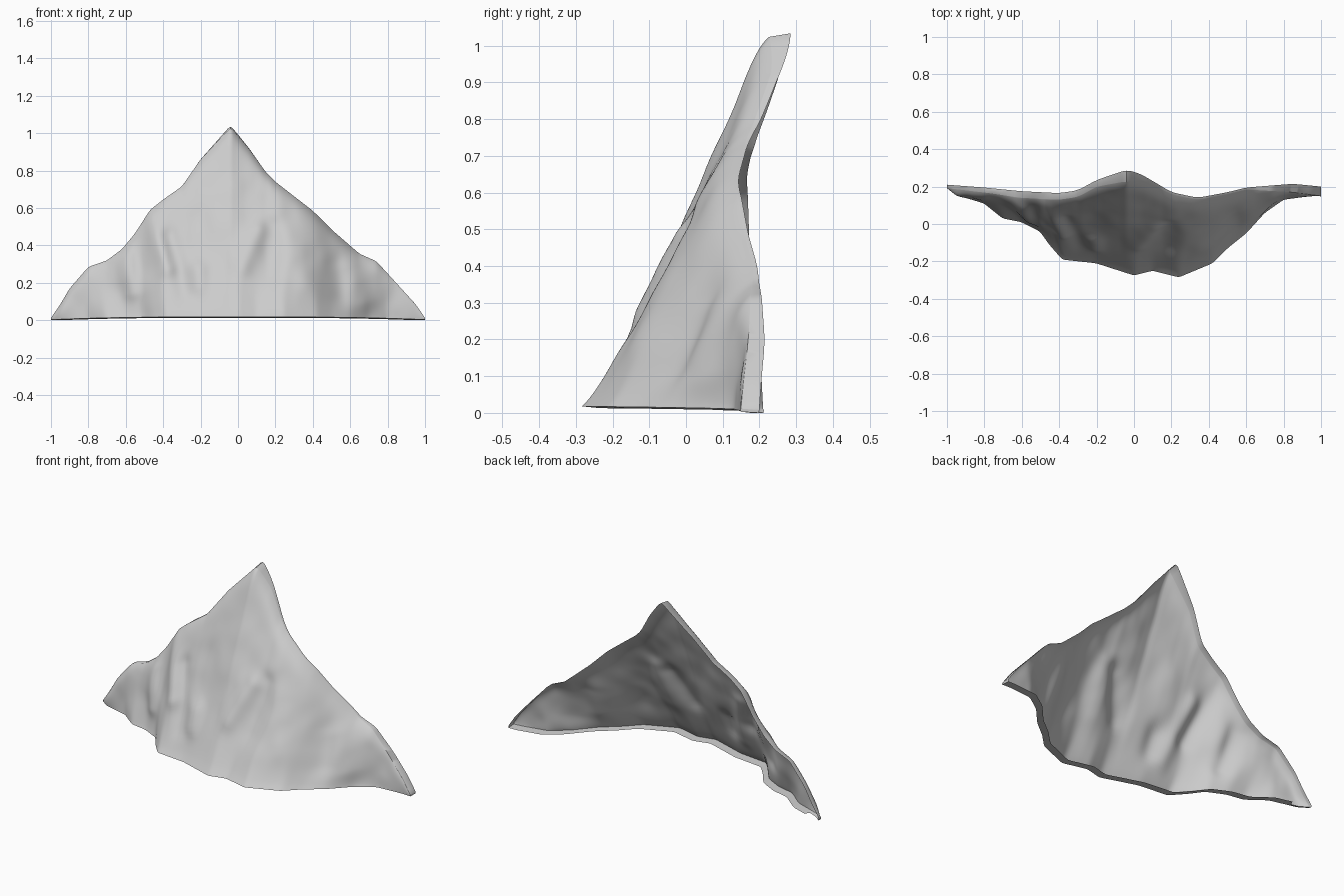
import bpy, bmesh, math
from mathutils import Vector, noise

if "Cube" in bpy.data.objects:
    bpy.data.objects.remove(bpy.data.objects["Cube"])

# Profiles read along x: silhouette height, foot line depth, rear rim depth
HEIGHT = [(-1, .012), (-.95, .085), (-.9, .17), (-.8, .285), (-.7, .32), (-.62, .38),
          (-.55, .465), (-.47, .59), (-.4, .645), (-.3, .715), (-.2, .86),
          (-.12, .945), (-.04, 1.03), (.06, .915), (.15, .79),
          (.2, .74), (.4, .585), (.5, .485), (.65, .355), (.74, .315), (.85, .195),
          (.95, .085), (1, .012)]
FOOT = [(-1, .192), (-.95, .155), (-.8, .11), (-.7, .03), (-.6, .01), (-.5, -.04),
        (-.45, -.11), (-.38, -.19), (-.2, -.21), (0, -.275), (.1, -.25), (.24, -.285),
        (.42, -.21), (.5, -.13), (.6, -.05), (.7, .06), (.8, .13), (.95, .15), (1, .15)]
RIM = [(-1, .21), (-.8, .195), (-.6, .175), (-.4, .165), (-.3, .18), (-.2, .235),
       (-.04, .29), (.03, .27), (.1, .23), (.2, .17), (.34, .14), (.5, .17), (.6, .195),
       (.85, .215), (1, .2)]
# Width of the sharp rim; the remaining depth is a rounded shoulder
SHARP = [(-1, .018), (-.6, .035), (-.2, .035), (-.04, .06), (.05, .025), (.2, .01),
         (.6, .01), (.85, .045), (1, .05)]

# Ridges and gullies on the face: x1, z1, x2, z2, width, height
RIDGES = [(-.47, .55, -.38, .28, .05, .025), (.11, .48, .03, .28, .05, .025),
          (-.21, .27, -.21, .18, .05, .025), (.2, .55, .36, .2, .08, .015),
          (-.6, .34, -.56, .15, .05, .025), (.6, .28, .66, .1, .07, .025),
          (-.36, .45, -.28, .15, .05, -.02), (.19, .5, .18, .25, .06, -.02),
          (.53, .3, .55, .12, .06, -.015)]


def sample(profile, x):
    for (x0, v0), (x1, v1) in zip(profile, profile[1:]):
        if x <= x1:
            return v0 + (v1 - v0) * max(0, (x - x0) / (x1 - x0))
    return profile[-1][1]


def soft(profile, x, width):
    """Profile averaged over a window, to round its corners."""
    width = max(0, min(width, 1 - abs(x)))
    return sum(sample(profile, x + width * k / 4) for k in range(-4, 5)) / 9


def relief(x, z):
    total = 0.012 * noise.noise(Vector((x * 6, z * 4, 3.1)))
    total += 0.006 * noise.noise(Vector((x * 12, z * 9, 7.7)))
    p = Vector((x, z))
    for x1, z1, x2, z2, width, amount in RIDGES:
        a, d = Vector((x1, z1)), Vector((x2 - x1, z2 - z1))
        t = min(1, max(0, (p - a).dot(d) / d.length_squared))
        total += amount * math.exp(-((p - a - d * t).length / width) ** 2)
    return total


def foot_z(x):
    return .003 + .015 * (1 - abs(x) ** 3)


def rim_y(x):
    return soft(RIM, x, .03)


def face_point(x, t):
    low, high = foot_z(x), soft(HEIGHT, x, .01)
    z = low + (high - low) * t
    lean = .2 * z * max(0, min(1, -x / .3)) * (1 - t)   # left spur leans outward
    foot = soft(FOOT, x + lean, .01 + .08 * z)
    rim, sharp = rim_y(x), sample(SHARP, x)
    edge = rim - .055 - .025 * math.exp(-((x + .04) / .15) ** 2)
    edge = max(edge, foot) if x < -.9 else edge
    shoulder = max(0, rim - sharp - edge)
    y = foot + (edge - foot) * t ** .87
    y += shoulder * math.exp(-(high - z) / .035) * t ** 2
    if 0 < t < 1:
        y -= relief(x, z) * math.sin(math.pi * t) ** .6 * min(1, (high - low) / .2)
    return Vector((x, y, z))


# Rock face: grid of columns following the silhouette, denser near the crest
COLS, ROWS = 150, 55
bm = bmesh.new()
grid = [[bm.verts.new(face_point(-1 + 2 * i / COLS, 1 - (1 - j / ROWS) ** 1.6))
         for j in range(ROWS + 1)] for i in range(COLS + 1)]
for i in range(COLS):
    for j in range(ROWS):
        bm.faces.new((grid[i][j], grid[i + 1][j], grid[i + 1][j + 1], grid[i][j + 1]))

# Rim: a narrow flange running backward around the whole outline, open behind
loop = ([c[0] for c in grid] + grid[-1][1:] +
        [c[-1] for c in reversed(grid[:-1])] + grid[0][-2:0:-1])
top = {c[-1] for c in grid}
back = []
for v in loop:
    x, y, z = v.co
    if v in top:
        peak = .01 * math.exp(-((x + .04) / .1) ** 2)
        back.append(bm.verts.new((x, max(rim_y(x), y + .005), z + peak)))
    else:
        depth = .05 if x > -.9 else .02
        back.append(bm.verts.new((x, y + depth, max(0, z - .005))))
for k in range(len(loop)):
    n = (k + 1) % len(loop)
    bm.faces.new((loop[n], loop[k], back[k], back[n]))

mesh = bpy.data.meshes.new("mountain_face")
bm.to_mesh(mesh)
bm.free()
mountain = bpy.data.objects.new("mountain_face", mesh)
bpy.context.collection.objects.link(mountain)
bpy.context.view_layer.objects.active = mountain
mountain.select_set(True)
bpy.ops.object.shade_smooth_by_angle(angle=math.radians(60))
